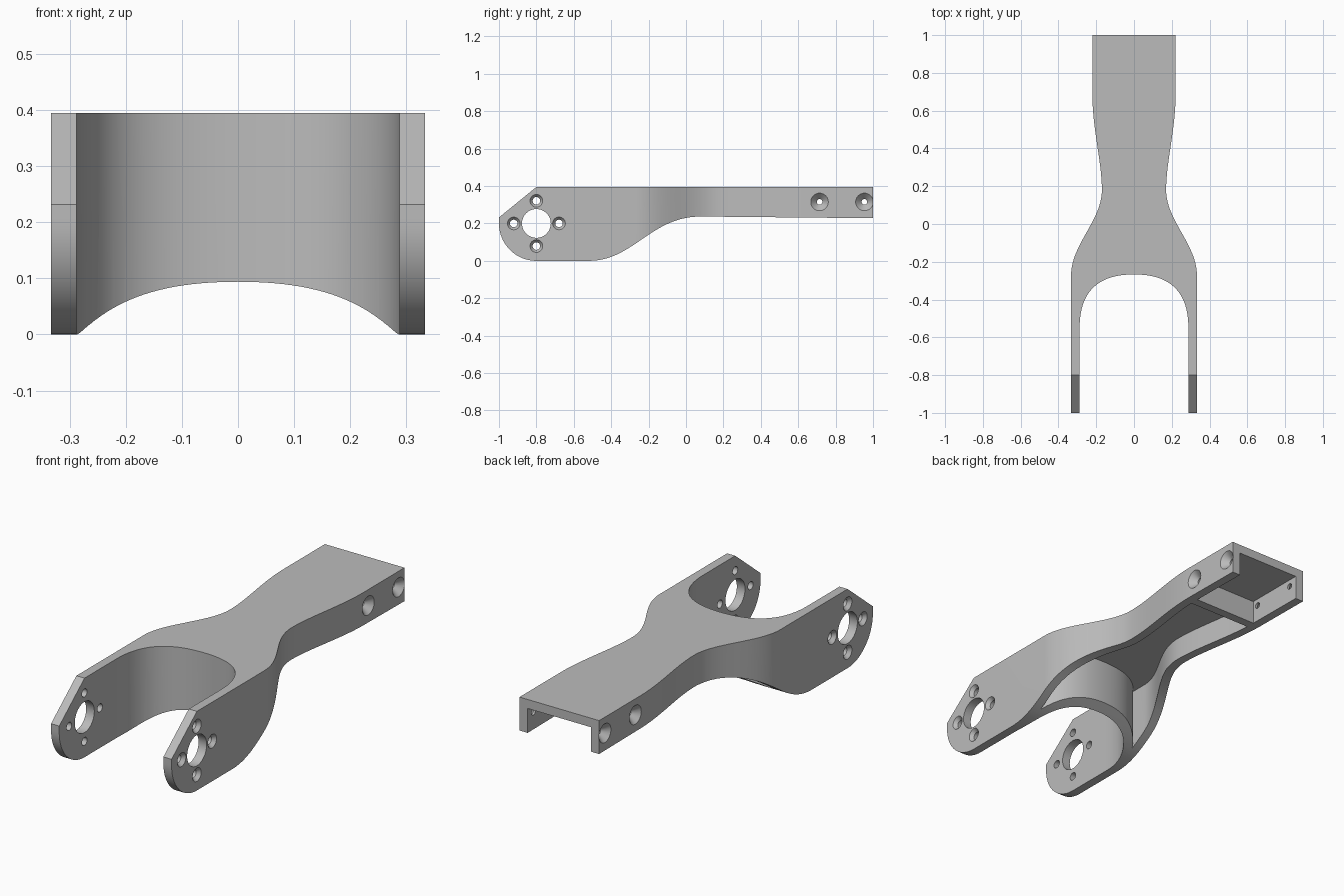
import bpy
import bmesh
import math
from mathutils import Vector

cube = bpy.data.objects.get("Cube")
if cube:
    bpy.data.objects.remove(cube)

WALL = 0.045
TOP = 0.395

grey = bpy.data.materials.new("plain grey")
grey.use_nodes = True
grey.diffuse_color = (0.5, 0.5, 0.5, 1)
grey.node_tree.nodes["Principled BSDF"].inputs["Base Color"].default_value = (0.5, 0.5, 0.5, 1)


def bezier(a, b, c, d, n=28):
    """Points on a cubic curve in 2D."""
    a, b, c, d = map(Vector, (a, b, c, d))
    return [a * (1 - t) ** 3 + b * 3 * t * (1 - t) ** 2 + c * 3 * t * t * (1 - t) + d * t ** 3
            for t in (i / n for i in range(n + 1))]


def offset(points, dist):
    """Shift a polyline to its left by a distance."""
    out = []
    for i, p in enumerate(points):
        along = (points[min(i + 1, len(points) - 1)] - points[max(i - 1, 0)]).normalized()
        out.append(p + Vector((-along.y, along.x)) * dist)
    return out


def mirrored(points):
    """Close a half outline across x = 0."""
    return points + [Vector((-p.x, p.y)) for p in reversed(points) if abs(p.x) > 1e-5]


def make(name, bm):
    bmesh.ops.recalc_face_normals(bm, faces=bm.faces)
    mesh = bpy.data.meshes.new(name)
    bm.to_mesh(mesh)
    bm.free()
    mesh.materials.append(grey)
    obj = bpy.data.objects.new(name, mesh)
    bpy.context.collection.objects.link(obj)
    return obj


def loft(name, rings):
    """Skin a list of equal rings and cap the ends."""
    bm = bmesh.new()
    rings = [[bm.verts.new(v) for v in ring] for ring in rings]
    n = len(rings[0])
    for lo, hi in zip(rings, rings[1:]):
        for i in range(n):
            j = (i + 1) % n
            bm.faces.new((lo[i], lo[j], hi[j], hi[i]))
    bm.faces.new(rings[0])
    bm.faces.new(rings[-1])
    return make(name, bm)


def plan_prism(name, points, lo, hi):
    return loft(name, [[(p.x, p.y, z) for p in points] for z in (lo, hi)])


def drill(name, y, z, stations, sides=40):
    """Round cutter along x; stations are (x, radius)."""
    angles = [2 * math.pi * i / sides for i in range(sides)]
    return loft(name, [[(x, y + r * math.cos(a), z + r * math.sin(a)) for a in angles]
                       for x, r in stations])


def countersunk(name, y, z, face, depth, r, wide):
    """Screw hole through both walls, flared at each outer face."""
    over = 0.01
    flare = wide + (wide - r) * over / depth
    return drill(name, y, z, [(-face - over, flare), (-face + depth, r),
                              (face - depth, r), (face + over, flare)])


def boolean(target, tool, operation):
    mod = target.modifiers.new("cut", "BOOLEAN")
    mod.object = tool
    mod.operation = operation
    mod.solver = "EXACT"
    bpy.context.view_layer.objects.active = target
    bpy.ops.object.modifier_apply(modifier=mod.name)
    bpy.data.objects.remove(tool)


# Plan curves: waisted outer side and the fork's rounded mouth
side = [Vector((0.333, -1.1))]
side += bezier((0.333, -0.27), (0.333, -0.11), (0.17, 0.02), (0.17, 0.18))
side += bezier((0.17, 0.18), (0.17, 0.33), (0.22, 0.5), (0.22, 0.68))[1:]
side.append(Vector((0.22, 1.1)))
mouth = [Vector((0.288, -1.1))]
mouth += bezier((0.288, -0.55), (0.288, -0.33), (0.16, -0.267), (0, -0.267))

# Fork body
outline = side + [Vector((-p.x, p.y)) for p in reversed(side)]
outline += [Vector((-p.x, p.y)) for p in mouth] + list(reversed(mouth[:-1]))
body = plan_prism("fork_bracket", outline, -0.1, 0.5)

# Side profile: rounded chamfered nose, swept belly, flat tail
profile = [Vector((1, TOP)), Vector((-0.8, TOP)), Vector((-1, 0.232))]
profile += [Vector((-0.8 - 0.2 * math.cos(a), 0.2 - 0.2 * math.sin(a)))
            for a in (math.pi / 2 * i / 20 for i in range(21))]
profile += bezier((-0.52, 0), (-0.28, 0), (-0.19, 0.237), (0.08, 0.237))
profile.append(Vector((1, 0.228)))
boolean(body, loft("side_profile", [[(x, p.x, p.y) for p in profile] for x in (-0.5, 0.5)]),
        "INTERSECT")

# Underside hollow, leaving the mouth wall and a cross rib
inner = offset(side, WALL)
hollow = plan_prism("hollow", mirrored(inner), -0.2, TOP - WALL)
grown = offset(mouth, -WALL)
grown[-1].x = 0
grown[0].y = -1.3
boolean(hollow, plan_prism("mouth_wall", mirrored(grown), -0.3, 0.6), "DIFFERENCE")
rib = [Vector((0.4, 0.637)), Vector((0.4, 0.683))]
boolean(hollow, plan_prism("cross_rib", mirrored(rib), -0.3, 0.6), "DIFFERENCE")
boolean(body, hollow, "DIFFERENCE")

# Axle bores with four screw holes around each
boolean(body, drill("axle_bore", -0.8, 0.2, [(-0.5, 0.077), (0.5, 0.077)], 56), "DIFFERENCE")
for dy, dz in ((1, 0), (0, 1), (-1, 0), (0, -1)):
    boolean(body, countersunk("fork_screw", -0.8 + 0.121 * dy, 0.2 + 0.121 * dz,
                              0.333, 0.018, 0.02, 0.034), "DIFFERENCE")

# Tail screw holes
for y in (0.714, 0.954):
    boolean(body, countersunk("tail_screw", y, 0.315, 0.22, 0.034, 0.015, 0.047), "DIFFERENCE")

# Smooth curves, crisp edges
bpy.ops.object.select_all(action="DESELECT")
body.select_set(True)
bpy.context.view_layer.objects.active = body
bpy.ops.object.shade_smooth_by_angle(angle=math.radians(25))
